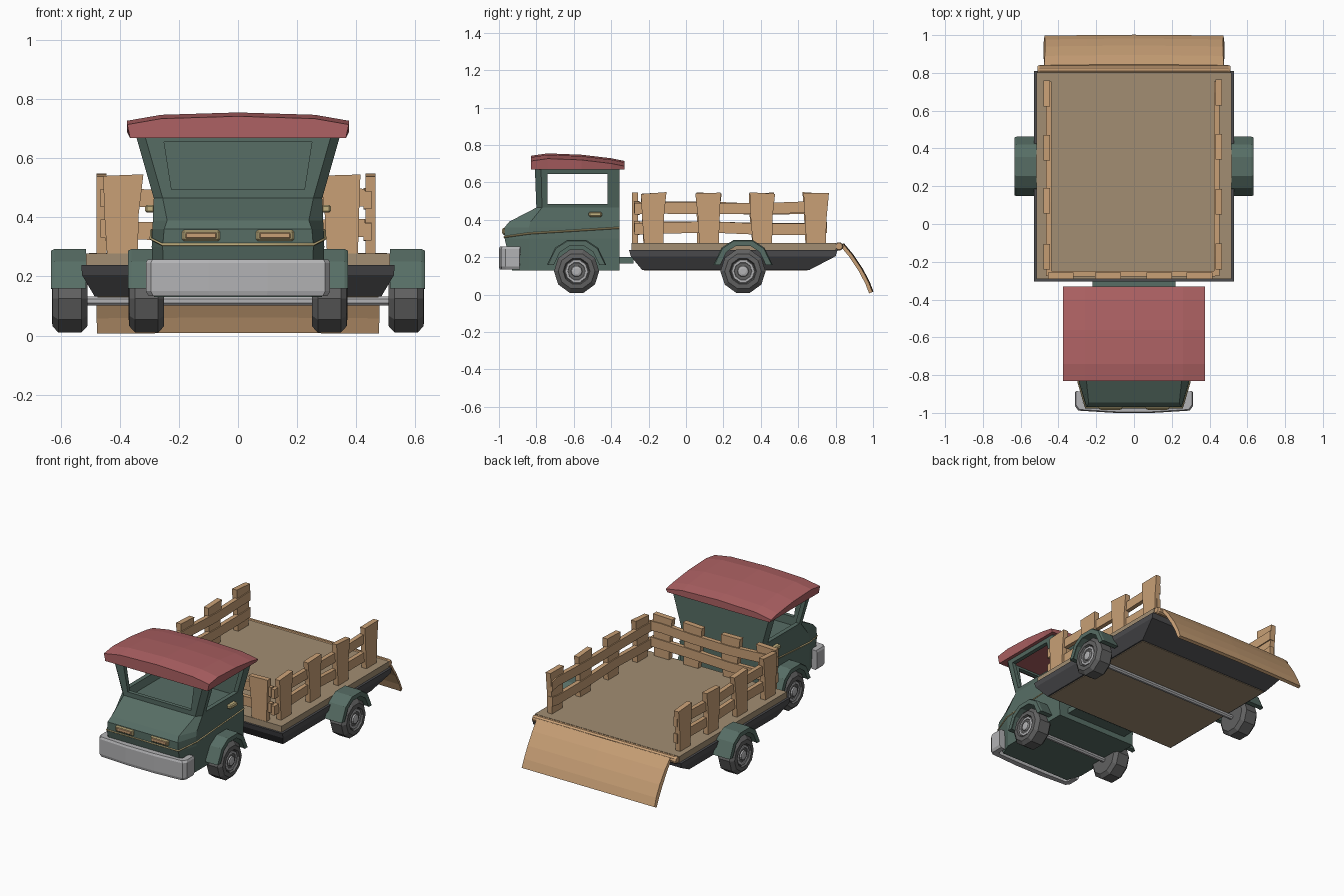
import bpy, bmesh, math, random

if "Cube" in bpy.data.objects:
    bpy.data.objects.remove(bpy.data.objects["Cube"])
random.seed(4)

def material(name, r, g, b):
    m = bpy.data.materials.new(name)
    m.diffuse_color = (r, g, b, 1)
    m.use_nodes = True
    m.node_tree.nodes["Principled BSDF"].inputs["Base Color"].default_value = m.diffuse_color
    return m

GREEN = material("green_paint", .095, .155, .13)
RED = material("red_paint", .42, .12, .125)
WOOD = material("light_wood", .58, .35, .18)
FLOOR = material("floor_wood", .36, .27, .17)
TRIM = material("pale_trim", .55, .45, .22)
DARK = material("dark_grey", .07, .07, .075)
TYRE = material("tyre_grey", .12, .12, .12)
STEEL = material("steel_grey", .45, .45, .46)

def loft(name, rings, mat):
    """Skin a list of equal point rings and cap both ends."""
    bm = bmesh.new()
    vs = [[bm.verts.new(p) for p in ring] for ring in rings]
    n = len(rings[0])
    for a, b in zip(vs, vs[1:]):
        for i in range(n):
            j = (i + 1) % n
            bm.faces.new((a[i], a[j], b[j], b[i]))
    bm.faces.new(vs[0])
    bm.faces.new(vs[-1])
    bmesh.ops.recalc_face_normals(bm, faces=bm.faces)
    me = bpy.data.meshes.new(name)
    bm.to_mesh(me)
    bm.free()
    me.materials.append(mat)
    ob = bpy.data.objects.new(name, me)
    bpy.context.collection.objects.link(ob)
    return ob

def rect(x0, x1, y0, y1, z):
    return [(x0, y0, z), (x1, y0, z), (x1, y1, z), (x0, y1, z)]

def box(name, x0, x1, y0, y1, z0, z1, mat, bevel=0):
    ob = loft(name, [rect(x0, x1, y0, y1, z0), rect(x0, x1, y0, y1, z1)], mat)
    if bevel:
        m = ob.modifiers.new("bevel", 'BEVEL')
        m.width, m.segments = bevel, 1
    return ob

def lathe_x(name, profile, cy, cz, seg, mat):
    """Revolve (x, radius) pairs around an axis along x; flat side down."""
    angs = [(i + .5) * 2 * math.pi / seg for i in range(seg)]
    return loft(name, [[(x, cy + r * math.sin(a), cz - r * math.cos(a)) for a in angs]
                       for x, r in profile], mat)

def cut(target, cutter):
    m = target.modifiers.new("cut", 'BOOLEAN')
    m.operation, m.solver, m.object = 'DIFFERENCE', 'EXACT', cutter
    bpy.context.view_layer.objects.active = target
    bpy.ops.object.modifier_apply(modifier=m.name)
    bpy.data.objects.remove(cutter)

# Cab shell: levels of (z, half width, front half width, corner y, front y)
levels = [(.13, .285, .25, -.84, -.93), (.30, .292, .255, -.84, -.97),
          (.36, .29, .25, -.84, -.97), (.39, .288, .24, -.83, -.945),
          (.465, .285, .255, -.77, -.80), (.675, .345, .315, -.775, -.808)]
cab = loft("cab", [[(-w, -.355, z), (-w, ym, z), (-wf, yf, z), (wf, yf, z), (w, ym, z), (w, -.355, z)]
                   for z, w, wf, ym, yf in levels], GREEN)
cut(cab, loft("cavity", [rect(-.25, .25, -.775, -.38, .44), rect(-.326, .326, -.78, -.38, .70)], GREEN))
cut(cab, box("side_windows", -.6, .6, -.74, -.42, .485, .645, GREEN))
cut(cab, loft("windscreen", [rect(-.225, .225, -.9, -.74, .495), rect(-.25, .25, -.9, -.74, .655)], GREEN))

# Roof: arched top over a flat underside, lofted from front to back
xs = [(-.375, .028), (-.26, .008), (0, 0), (.26, .008), (.375, .028)]
ys = [(-.83, .013), (-.74, 0), (-.56, .007), (-.40, .026), (-.33, .04)]
loft("roof", [[(-.365, y, .668), *[(x, y, .755 - dx - dy) for x, dx in xs], (.365, y, .668)]
              for y, dy in ys], RED)

# Belt line wrapping the cab
half = [(.293, -.356, .357), (.294, -.84, .327), (.256, -.972, .308)]
path = half + [(-x, y, z) for x, y, z in reversed(half)]
cu = bpy.data.curves.new("belt_line", 'CURVE')
cu.dimensions, cu.bevel_depth, cu.bevel_resolution = '3D', .005, 0
sp = cu.splines.new('POLY')
sp.points.add(len(path) - 1)
for p, co in zip(sp.points, path):
    p.co = (*co, 1)
cu.materials.append(TRIM)
bpy.context.collection.objects.link(bpy.data.objects.new("belt_line", cu))

# Bumper: U-shaped bar, (outer x, outer y, inner x, inner y)
half = [(.312, -.89, .27, -.89), (.312, -.965, .27, -.945), (.295, -.988, .255, -.955), (.1, -1, .1, -.96)]
plan = half + [(-a, b, -c, d) for a, b, c, d in reversed(half)]
loft("bumper", [[(xo * .97, yo + .004, .133), (xo, yo, .15), (xo, yo, .245), (xo * .98, yo + .006, .258),
                 (xi, yi, .258), (xi, yi, .133)] for xo, yo, xi, yi in plan], STEEL)

# Headlights and door handles
for s in (-1, 1):
    c = s * .125
    box("headlight_frame", c - .064, c + .064, -.981, -.95, .32, .357, TRIM, .006)
    box("headlight_lens", c - .052, c + .052, -.985, -.95, .328, .349, WOOD, .003)
    box("door_handle", s * .298 - .016, s * .298 + .016, -.52, -.45, .416, .442, TRIM, .006)

# Wheels, hubs, fenders and axles
arch = [(-.158, .035), (-.115, .125), (-.05, .168), (.05, .168), (.115, .125), (.158, .035)]
arch += [(y * .80, z * .80 + .006) for y, z in reversed(arch)]
for end, cy, x0, x1, f0, f1 in (("front", -.585, .25, .37, .275, .372), ("rear", .305, .51, .63, .515, .633)):
    cz = .125
    for s in (-1, 1):
        w = x1 - x0
        tyre = [(0, .07), (0, .098), (.02, .121), (w - .022, .121), (w - .002, .098), (w, .072), (w - .012, .066)]
        hub = [(w - .03, .068), (w - .008, .06), (w - .008, .048), (w - .018, .044),
               (w - .016, .032), (w - .003, .028), (w, .016)]
        lathe_x(end + "_tyre", [(s * (x0 + x), r) for x, r in tyre], cy, cz, 10, TYRE)
        lathe_x(end + "_hub", [(s * (x0 + x), r) for x, r in hub], cy, cz, 10, STEEL)
        loft(end + "_fender", [[(s * x, cy + y * k, cz + z * k) for y, z in arch]
                               for x, k in ((f0, 1), (f1 - .012, 1), (f1, .965))], GREEN)
    lathe_x(end + "_axle", [(-x0 - .01, .016), (x0 + .01, .016)], cy, .117, 8, STEEL)

# Bed: dark chamfered skirt, wooden underside and deck, link to the cab
loft("bed_base", [rect(-.485, .485, -.235, .66, .132), rect(-.528, .528, -.295, .80, .205),
                  rect(-.53, .53, -.305, .81, .238)], DARK)
box("bed_underside", -.475, .475, -.225, .65, .128, .14, FLOOR)
box("bed_deck", -.515, .515, -.292, .803, .23, .277, FLOOR)
box("cab_link", -.22, .22, -.37, -.28, .165, .2, GREEN)

# Fences: place(t, d, z) maps distance along the fence and depth to space
def fence(name, place, posts, start, end, out):
    for t in posts:
        rings = []
        for z, w in ((.272, .052), (.41, .058), (.543, .068)):
            c = t + random.uniform(-.007, .007)
            tilt = random.uniform(-.006, .006) if z > .5 else 0
            rings.append([place(c - w, -.017, z + tilt), place(c + w, -.017, z - tilt),
                          place(c + w, .017, z - tilt), place(c - w, .017, z + tilt)])
        loft(name + "_slat", rings, WOOD)
    for z in (.357, .462):
        stops = [start] + posts + [end]
        rings = []
        for t in stops:
            dz = z + random.uniform(-.008, .008)
            a, b = sorted((out * -.024, out * .004))
            rings.append([place(t, a, dz - .03), place(t, b, dz - .03),
                          place(t, b, dz + .03), place(t, a, dz + .03)])
        loft(name + "_rail", rings, WOOD)

side = [-.172, .117, .403, .695]
fence("left_fence", lambda t, d, z: (-.462 + d, t, z), side, -.275, .755, -1)
fence("right_fence", lambda t, d, z: (.448 + d, t, z), side, -.275, .755, 1)
fence("front_fence", lambda t, d, z: (t, -.273 + d, z), [-.39, -.135, .14, .35], -.45, .43, -1)

# Ramp: bowed board hanging from a hinge bar at the back
curve = [(.825, .265), (.875, .205), (.925, .13), (.962, .06), (.982, .008)]
under = [(y + .018, z + .008) for y, z in reversed(curve)]
rings = []
for x, bow, flare in ((-.475, -.006, .015), (-.25, 0, 0), (0, .004, 0), (.25, 0, 0), (.475, -.006, .015)):
    rings.append([(x * (1 + .6 * flare * math.sin(i * .7)), y + bow * .5, z + bow * .3)
                  for i, (y, z) in enumerate(curve + under)])
loft("ramp", rings, WOOD)
lathe_x("ramp_hinge", [(-.512, .018), (-.5, .023), (.5, .023), (.512, .018)], .818, .258, 10, WOOD)
